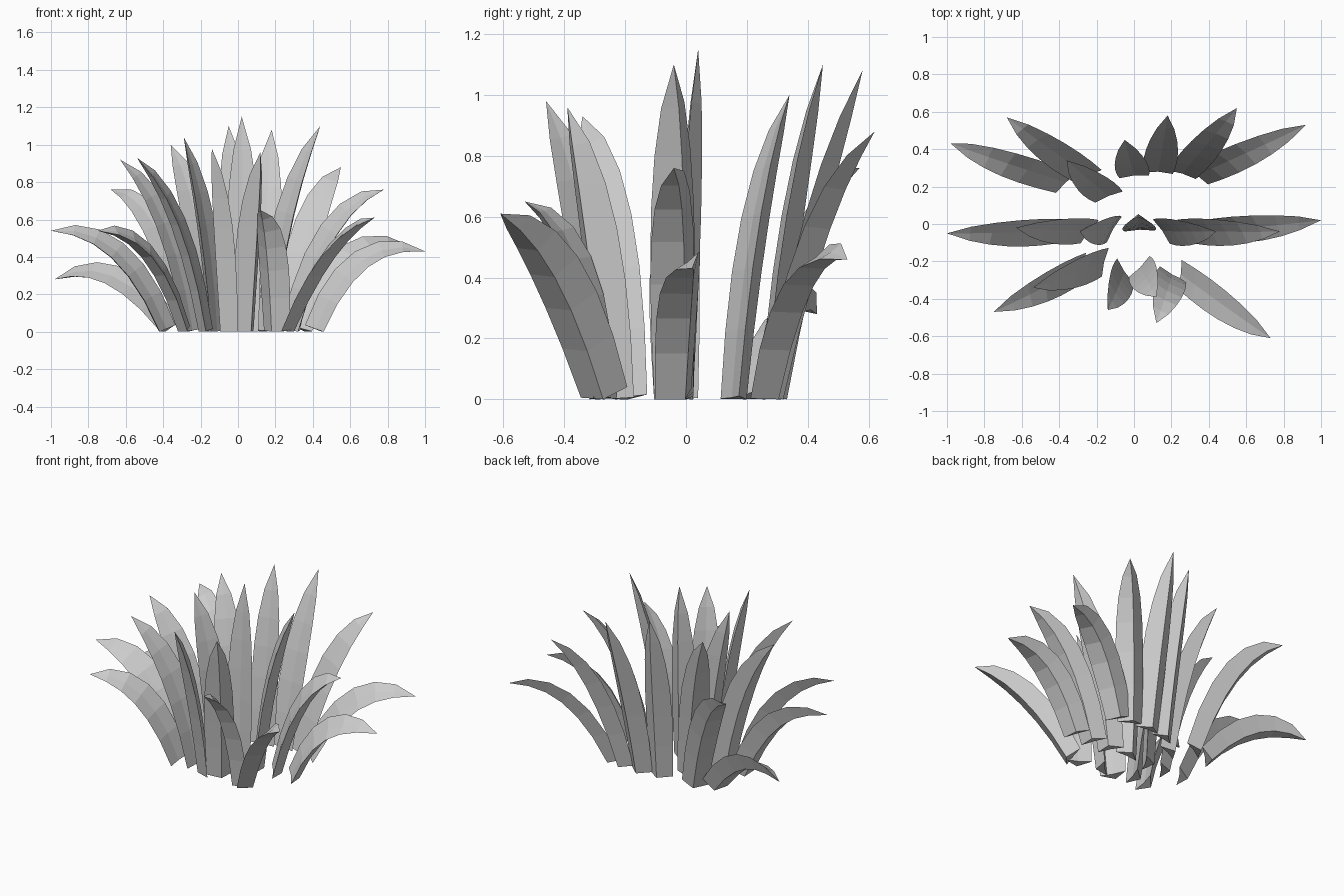
import bpy, bmesh
from math import radians, sin, cos, atan2
from mathutils import Vector, Matrix

cube = bpy.data.objects.get("Cube")
if cube:
    bpy.data.objects.remove(cube, do_unlink=True)

mat = bpy.data.materials.new("leaf_grey")
mat.use_nodes = True
colour = (0.6, 0.6, 0.6, 1)
mat.diffuse_color = colour
mat.node_tree.nodes["Principled BSDF"].inputs["Base Color"].default_value = colour

# Width of a blade from root to tip
PROFILE = (0.88, 0.97, 1.0, 0.95, 0.8, 0.52, 0.0)
HALF_WIDTH, RIM, KEEL, GROOVE = 0.09, 0.02, 0.048, 0.008
TWIST = radians(37)


def blade(name, base, tip, reach=0.35, rise=1.0, facing=None):
    """Arched, keeled blade: reach and rise place the bend between root and tip."""
    b, t = Vector((*base, 0)), Vector(tip)
    bend = Vector((b.x + (t.x - b.x) * reach, b.y + (t.y - b.y) * reach, t.z * rise))
    ang = atan2(t.y - b.y, t.x - b.x) if facing is None else radians(facing)
    side = Vector((-sin(ang), cos(ang), 0))
    bm = bmesh.new()
    rings = []
    last = len(PROFILE) - 1
    lift = 0
    for i, w in enumerate(PROFILE[:-1]):
        u = i / last
        p = b * (1 - u) ** 2 + bend * 2 * u * (1 - u) + t * u * u
        tangent = ((bend - b) * (1 - u) + (t - bend) * u).normalized()
        # Sideways blades are twisted to turn their inner face to the front
        across = (side - tangent * side.dot(tangent)).normalized()
        across = Matrix.Rotation(TWIST * cos(ang), 3, tangent) @ across
        inner = tangent.cross(across)
        # Section: two rims, a shallow groove inside and a keel outside
        ring = [p + (across * HALF_WIDTH + inner * RIM) * w,
                p + inner * (RIM - GROOVE) * w,
                p + (inner * RIM - across * HALF_WIDTH) * w,
                p - inner * KEEL * w]
        if i == 0:
            lift = -min(q.z for q in ring)
        rings.append([bm.verts.new(q + Vector((0, 0, lift * (1 - u)))) for q in ring])
    point = bm.verts.new(t)
    for low, high in zip(rings, rings[1:]):
        for k in range(4):
            n = (k + 1) % 4
            bm.faces.new((low[k], low[n], high[n], high[k]))
    for k in range(4):
        bm.faces.new((rings[-1][k], rings[-1][(k + 1) % 4], point))
    bm.faces.new(rings[0])
    bmesh.ops.recalc_face_normals(bm, faces=bm.faces)
    mesh = bpy.data.meshes.new(name)
    bm.to_mesh(mesh)
    bm.free()
    mesh.materials.append(mat)
    bpy.context.collection.objects.link(bpy.data.objects.new(name, mesh))


# Back row
blade("back_leaf_far_right", (-0.37, 0.23), (-0.98, 0.43, 0.28), 0.5, 1.5)
blade("back_leaf_right", (-0.25, 0.27), (-0.68, 0.57, 0.76), 0.4, 0.95)
blade("back_leaf_inner_right", (-0.14, 0.16), (-0.36, 0.34, 1.0), 0.3, 0.7)
blade("back_leaf_centre", (0.0, 0.27), (-0.05, 0.45, 1.1), 0.3, 0.6)
blade("back_leaf_inner_left", (0.13, 0.29), (0.18, 0.58, 1.08), 0.35, 0.6)
blade("back_leaf_left", (0.26, 0.28), (0.55, 0.62, 0.88), 0.4, 0.8)
blade("back_leaf_far_left", (0.34, 0.27), (0.92, 0.53, 0.46), 0.4, 1.22)

# Middle row
blade("middle_leaf_far_right", (-0.39, -0.03), (-1.0, -0.05, 0.54), 0.37, 1.05)
blade("middle_leaf_right", (-0.25, -0.03), (-0.63, -0.02, 0.92), 0.3, 0.75)
blade("middle_leaf_inner_right", (-0.12, -0.02), (-0.29, -0.04, 1.04), 0.2, 0.6)
blade("middle_leaf_centre", (0.03, -0.02), (0.02, 0.04, 1.15), 0.3, 0.55, 95)
blade("middle_leaf_inner_left", (0.16, -0.03), (0.44, -0.04, 1.1), 0.25, 0.65)
blade("middle_leaf_left", (0.29, -0.03), (0.78, -0.04, 0.76), 0.35, 0.9)
blade("middle_leaf_far_left", (0.42, -0.03), (1.0, 0.02, 0.43), 0.36, 1.22)

# Front row
blade("front_leaf_far_right", (-0.28, -0.23), (-0.75, -0.47, 0.54), 0.35, 1.05)
blade("front_leaf_right", (-0.17, -0.2), (-0.54, -0.34, 0.93), 0.3, 0.75)
blade("front_leaf_inner_right", (-0.06, -0.26), (-0.14, -0.46, 0.98), 0.3, 0.65, 235)
blade("front_leaf_centre", (0.04, -0.24), (0.12, -0.39, 0.96), 0.3, 0.65)
blade("front_leaf_inner_left", (0.2, -0.28), (0.12, -0.53, 0.65), 0.2, 0.9)
blade("front_leaf_left", (0.26, -0.27), (0.73, -0.61, 0.61), 0.46, 0.88)
